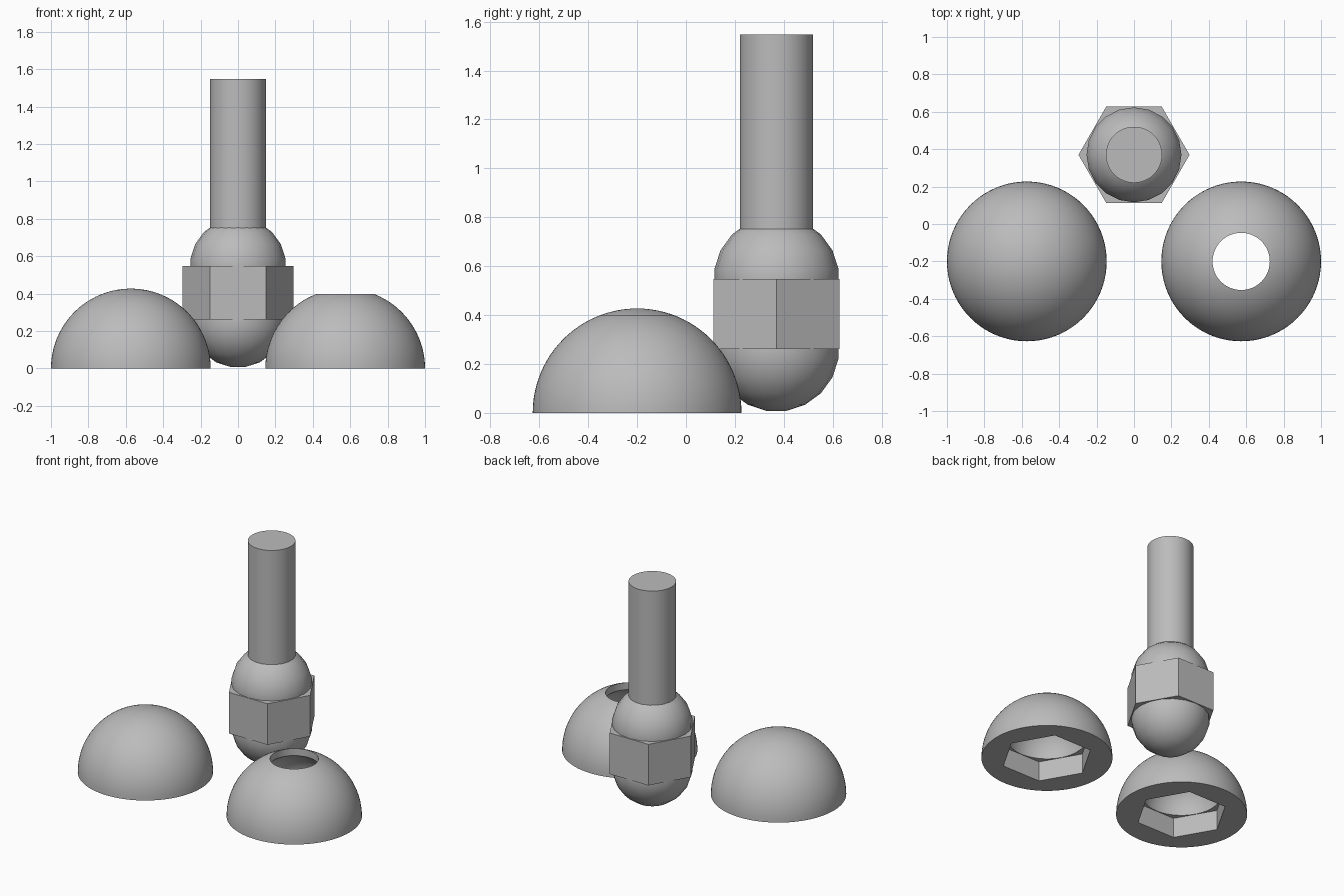
import bpy, bmesh
from math import sin, cos, pi, radians, sqrt

if "Cube" in bpy.data.objects:
    bpy.data.objects.remove(bpy.data.objects["Cube"], do_unlink=True)

GREY = (0.5, 0.5, 0.5, 1)
mat = bpy.data.materials.new("plain grey")
mat.use_nodes = True
mat.diffuse_color = GREY
mat.node_tree.nodes["Principled BSDF"].inputs["Base Color"].default_value = GREY

BOLT_Y = 0.37
DOME_X, DOME_Y, DOME_R = 0.573, -0.2, 0.427
BALL_R, HEX_R, ROD_R = 0.257, 0.297, 0.15
HEX_LOW, HEX_TOP, ROD_TOP = 0.262, 0.548, 1.547


def lathe(name, profile, sides, location):
    """Spin a (radius, height) profile into a closed solid."""
    bm = bmesh.new()
    rings = []
    for r, z in profile:
        if r < 1e-5:
            rings.append([bm.verts.new((0, 0, z))])
        else:
            rings.append([bm.verts.new((r * cos(2 * pi * i / sides), r * sin(2 * pi * i / sides), z))
                          for i in range(sides)])
    for a, b in zip(rings, rings[1:]):
        for i in range(sides):
            j = (i + 1) % sides
            quad = [a[i % len(a)], a[j % len(a)], b[j % len(b)], b[i % len(b)]]
            bm.faces.new(list(dict.fromkeys(quad)))
    for ring in (rings[0], rings[-1]):
        if len(ring) > 1:
            bm.faces.new(ring)
    bmesh.ops.recalc_face_normals(bm, faces=bm.faces)
    mesh = bpy.data.meshes.new(name)
    bm.to_mesh(mesh)
    bm.free()
    mesh.materials.append(mat)
    obj = bpy.data.objects.new(name, mesh)
    obj.location = location
    bpy.context.collection.objects.link(obj)
    return obj


def prism(name, radius, low, top, sides, location):
    return lathe(name, [(radius, low), (radius, top)], sides, location)


def smooth(obj):
    bpy.ops.object.select_all(action='DESELECT')
    obj.select_set(True)
    bpy.context.view_layer.objects.active = obj
    bpy.ops.object.shade_smooth_by_angle(angle=radians(30))


def carve(obj, cutters):
    """Subtract each cutter, bake the result and delete the cutters."""
    for cutter in cutters:
        cutter.hide_render = True
        mod = obj.modifiers.new("carve", 'BOOLEAN')
        mod.operation, mod.solver, mod.object = 'DIFFERENCE', 'EXACT', cutter
    bpy.context.view_layer.update()
    graph = bpy.context.evaluated_depsgraph_get()
    baked = bpy.data.meshes.new_from_object(obj.evaluated_get(graph))
    obj.modifiers.clear()
    obj.data = baked
    for cutter in cutters:
        bpy.data.objects.remove(cutter, do_unlink=True)


# Ball-ended bolt: rod, upper ball, hex collar, lower ball
axis = (0, BOLT_Y, 0)
ball = [(BALL_R * sin(radians(a)), BALL_R * cos(radians(a))) for a in (81, 63, 45, 27, 9)]
shoulder = 0.205
upper = [(ball[0][0], HEX_TOP)] + [(r, HEX_TOP + z) for r, z in ball[:3]] + [(ROD_R, HEX_TOP + shoulder)]
lower = [(ball[0][0], HEX_LOW)] + [(r, HEX_LOW - z) for r, z in ball]
smooth(prism("rod", ROD_R, HEX_TOP + shoulder - 0.03, ROD_TOP, 48, axis))
smooth(lathe("upper_ball", upper, 20, axis))
smooth(lathe("lower_ball", lower, 20, axis))
prism("hex_collar", HEX_R, HEX_LOW, HEX_TOP, 6, axis)

# Two half shells with a hex pocket and ball socket; the left one has a rod hole
depth = (HEX_TOP - HEX_LOW) / 2
for side, name, start in ((-1, "right_dome", 0), (1, "left_dome", ROD_R + 0.003)):
    place = (side * DOME_X, DOME_Y, 0)
    steps = 24
    profile = [(DOME_R * cos(pi / 2 * i / steps), DOME_R * sin(pi / 2 * i / steps)) for i in range(steps + 1)]
    dome = lathe(name, profile, 80, place)
    socket = [(BALL_R * sin(pi * i / 24), depth - BALL_R * cos(pi * i / 24)) for i in range(25)]
    cutters = [prism("pocket_cutter", HEX_R + 0.004, -0.2, depth, 6, place),
               lathe("socket_cutter", socket, 40, place)]
    if start:
        # Rod hole ends exactly where the shell surface meets it
        cutters.append(prism("hole_cutter", start, 0.2, DOME_R + 0.1, 48, place))
    carve(dome, cutters)
    smooth(dome)
